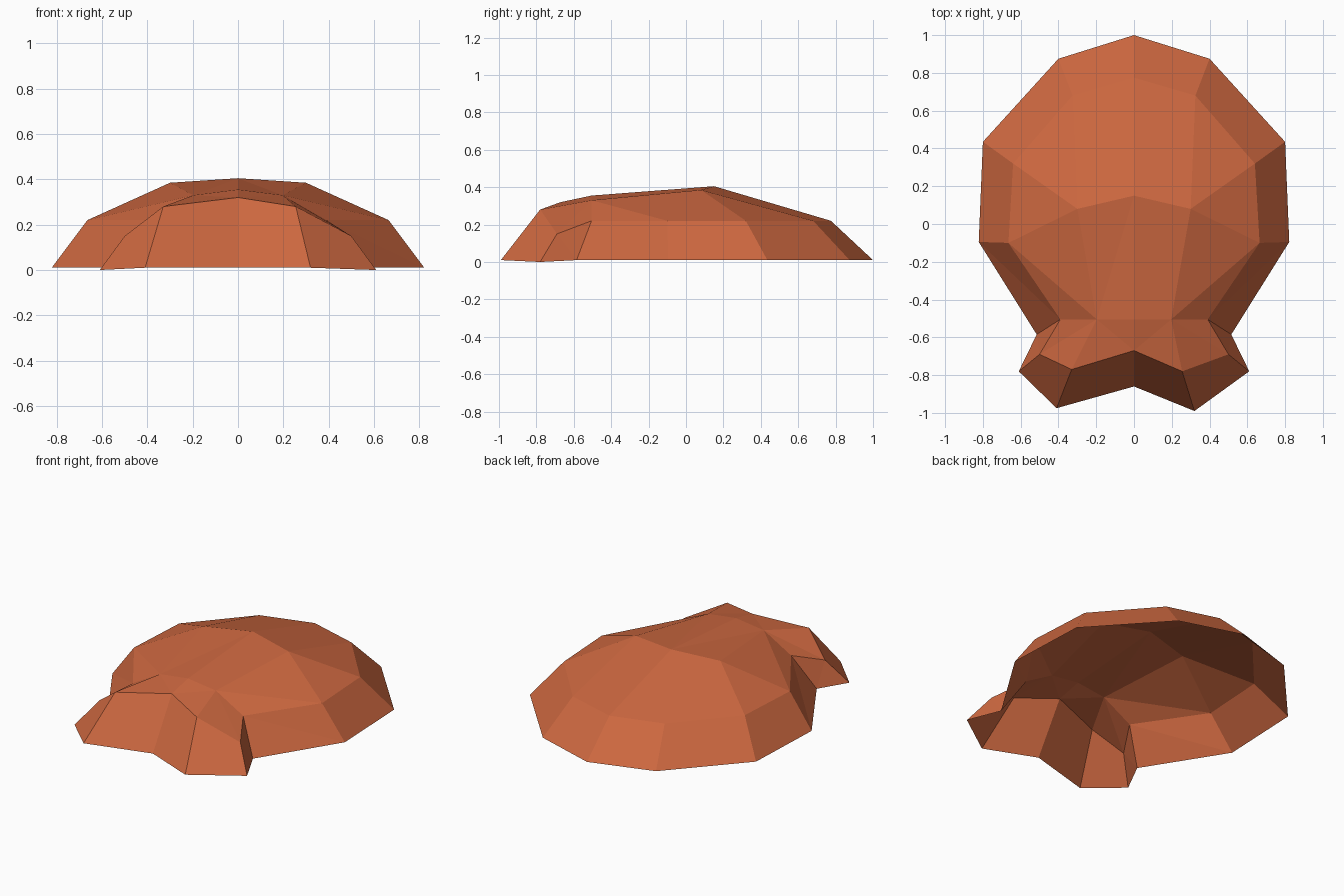
import bpy, bmesh

if "Cube" in bpy.data.objects:
    bpy.data.objects.remove(bpy.data.objects["Cube"])

clay = bpy.data.materials.new("terracotta")
clay.diffuse_color = (0.61, 0.138, 0.051, 1)
clay.use_nodes = True
clay.node_tree.nodes["Principled BSDF"].inputs["Base Color"].default_value = clay.diffuse_color

# Right half of the open shell, three contours running from back to front
rim = [(0, 1, .01), (.4, .875, .01), (.8, .435, .01), (.822, -.095, .01),
       (.515, -.585, .01), (.61, -.78, 0), (.32, -.99, .01), (0, -.86, .01)]
shoulder = [(0, .775, .22), (.325, .68, .22), (.64, .32, .22), (.665, -.1, .22),
            (.39, -.505, .22), (.5, -.69, .15), (.255, -.78, .28), (0, -.67, .32)]
crown = [(0, .15, .405), (.3, .08, .385), (.197, -.505, .33), (0, -.505, .355)]

bm = bmesh.new()
cache = {}


def vert(p, side):
    """Shared vertex on the given side; centre points are used by both."""
    x, y, z = p
    # the left front corner of the snout flares a little wider
    if side < 0 and p == rim[6]:
        x, y = .41, -.975
    if side < 0 and p == shoulder[6]:
        x, y = .33, -.77
    key = (round(side * x, 4) + 0.0, y, z)
    if key not in cache:
        cache[key] = bm.verts.new(key)
    return cache[key]


def face(side, *pts):
    vs = [vert(p, side) for p in pts]
    bm.faces.new(vs if side > 0 else vs[::-1])


R, S, C = rim, shoulder, crown
for side in (1, -1):
    # sloping skirt between rim and shoulder
    for i in range(7):
        if i == 3:
            face(side, R[3], S[3], S[4])
            face(side, R[3], S[4], R[4])
        elif i == 4:
            face(side, R[4], S[4], S[5])
            face(side, R[4], S[5], R[5])
        else:
            face(side, R[i], S[i], S[i + 1], R[i + 1])
    # domed top
    face(side, S[0], C[0], C[1], S[1])
    face(side, S[1], C[1], S[2])
    face(side, S[2], C[1], S[3])
    face(side, S[3], C[1], C[2])
    face(side, S[3], C[2], S[4])
    face(side, C[0], C[3], C[2])
    face(side, C[0], C[2], C[1])
    # front lip
    face(side, S[4], C[2], S[5])
    face(side, S[5], C[2], S[6])
    face(side, C[2], C[3], S[7])
    face(side, C[2], S[7], S[6])

bm.normal_update()
# outward facing surface
if sum(f.normal.z * f.calc_area() for f in bm.faces) < 0:
    bmesh.ops.reverse_faces(bm, faces=bm.faces[:])

mesh = bpy.data.meshes.new("shell")
bm.to_mesh(mesh)
bm.free()
mesh.materials.append(clay)
shell = bpy.data.objects.new("shell", mesh)
bpy.context.collection.objects.link(shell)
